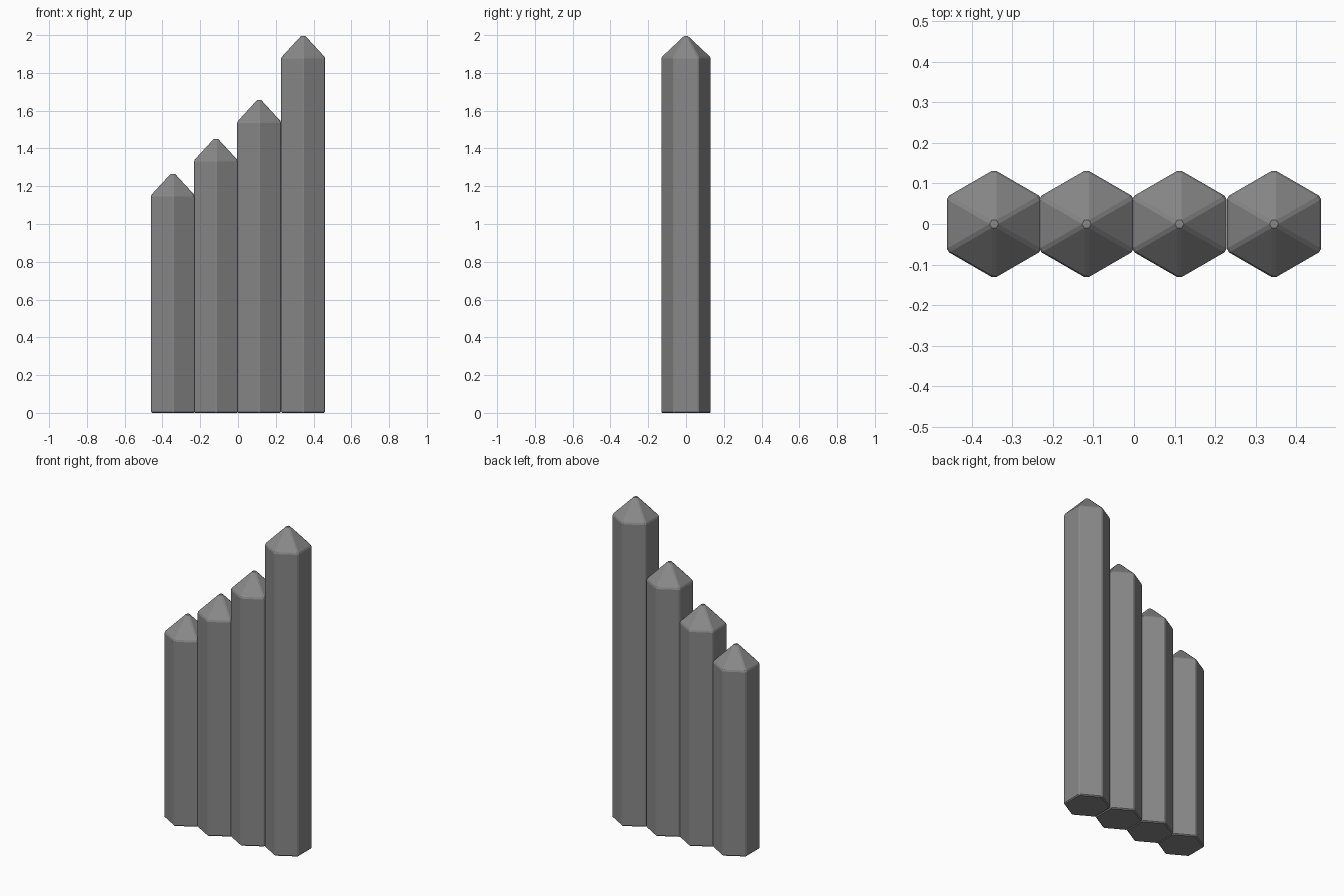
import bpy, bmesh, math

cube = bpy.data.objects.get("Cube")
if cube:
    bpy.data.objects.remove(cube, do_unlink=True)

# Single stone grey colour
grey = bpy.data.materials.new("stone_grey")
grey.use_nodes = True
colour = (0.25, 0.25, 0.25, 1)
grey.diffuse_color = colour
grey.node_tree.nodes["Principled BSDF"].inputs["Base Color"].default_value = colour

RADIUS = 0.134   # corner radius of the hexagon
ROOF = 0.126     # height of the pointed top before softening
BEVEL = 0.006


def hex_post(name, x, height):
    """Hexagonal post with a pyramid tip and softened edges."""
    bm = bmesh.new()
    apex_z = height + 0.008
    rings = []
    for z in (0, apex_z - ROOF):
        rings.append([bm.verts.new((RADIUS * math.sin(i * math.tau / 6),
                                    RADIUS * math.cos(i * math.tau / 6), z))
                      for i in range(6)])
    apex = bm.verts.new((0, 0, apex_z))
    low, high = rings
    bm.faces.new(low)
    for i in range(6):
        j = (i + 1) % 6
        bm.faces.new((low[i], low[j], high[j], high[i]))
        bm.faces.new((high[i], high[j], apex))
    bmesh.ops.recalc_face_normals(bm, faces=bm.faces)
    mesh = bpy.data.meshes.new(name)
    bm.to_mesh(mesh)
    bm.free()
    mesh.materials.append(grey)
    post = bpy.data.objects.new(name, mesh)
    bpy.context.collection.objects.link(post)
    post.location.x = x
    bevel = post.modifiers.new("soft_edges", "BEVEL")
    bevel.width = BEVEL
    bevel.segments = 1
    bevel.limit_method = "ANGLE"
    bevel.angle_limit = math.radians(20)


# Row of posts rising from right to left
for name, x, height in (("post_short", -0.345, 1.27), ("post_low", -0.117, 1.455),
                        ("post_mid", 0.112, 1.66), ("post_tall", 0.345, 2.0)):
    hex_post(name, x, height)
